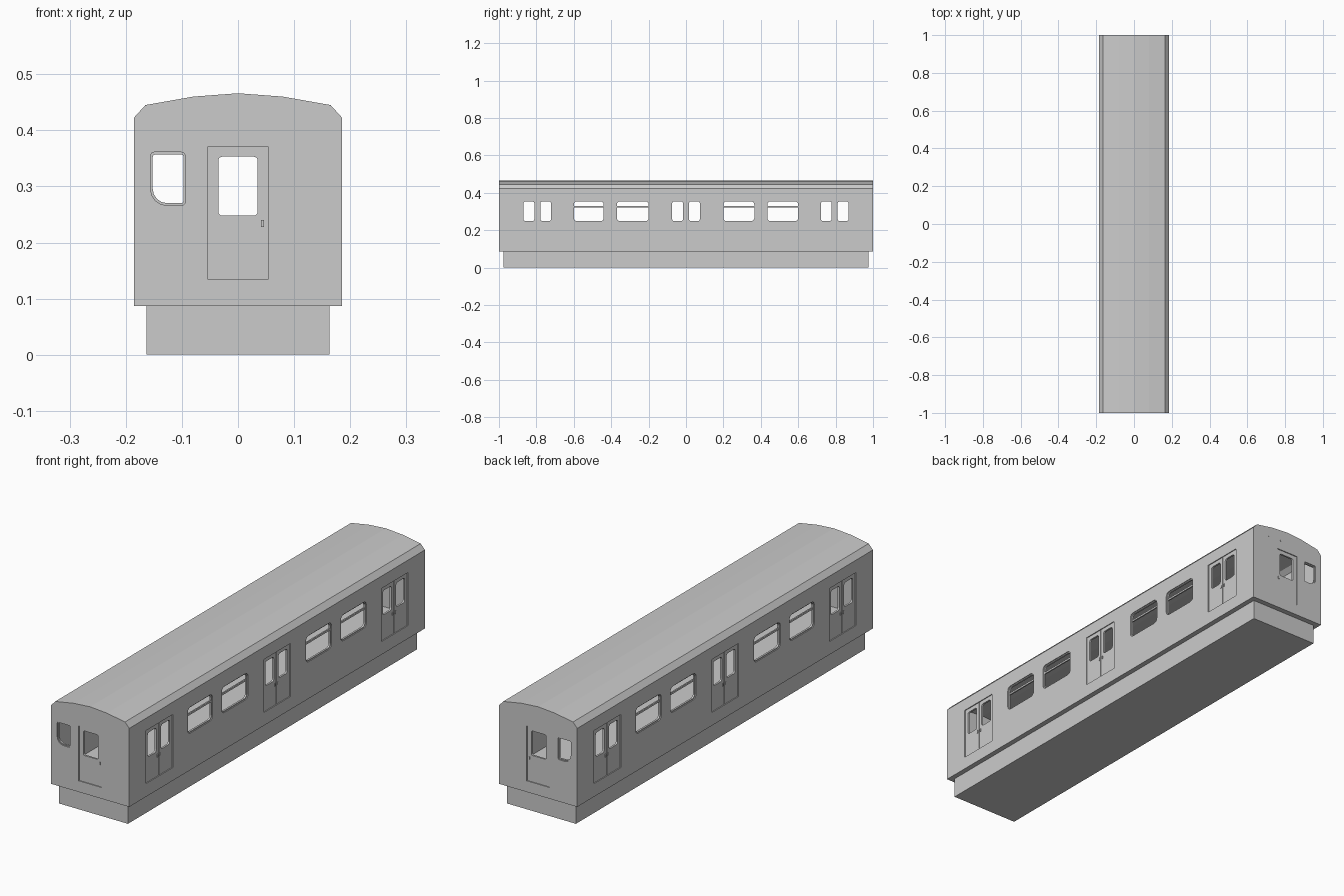
import bpy, bmesh, math

if "Cube" in bpy.data.objects:
    bpy.data.objects.remove(bpy.data.objects["Cube"])


def add_prism(bm, pts, axis, a, b):
    """Extrude a 2D outline (u, z) along x or y from a to b."""
    def place(u, v, t):
        return (t, u, v) if axis == 'x' else (u, t, v)
    lo = [bm.verts.new(place(u, v, a)) for u, v in pts]
    hi = [bm.verts.new(place(u, v, b)) for u, v in pts]
    n = len(pts)
    faces = [bm.faces.new(lo), bm.faces.new(hi[::-1])]
    for i in range(n):
        j = (i + 1) % n
        faces.append(bm.faces.new((lo[i], hi[i], hi[j], lo[j])))
    bmesh.ops.recalc_face_normals(bm, faces=faces)


def rounded(u0, u1, z0, z1, radii=0.012, seg=4):
    """Rounded rectangle; radii = one value or (bl, br, tr, tl)."""
    if not isinstance(radii, tuple):
        radii = (radii,) * 4
    pts = []
    corners = [(u0, z0, 1, 1), (u1, z0, -1, 1), (u1, z1, -1, -1), (u0, z1, 1, -1)]
    for k, ((u, z, su, sz), r) in enumerate(zip(corners, radii)):
        for i in range(seg + 1):
            t = math.pi * (1 + k / 2) + i / seg * math.pi / 2
            pts.append((u + su * r + r * math.cos(t), z + sz * r + r * math.sin(t)))
    return pts


def rect(u0, u1, z0, z1):
    return [(u0, z0), (u1, z0), (u1, z1), (u0, z1)]


def make(name, bm):
    mesh = bpy.data.meshes.new(name)
    bm.to_mesh(mesh)
    bm.free()
    ob = bpy.data.objects.new(name, mesh)
    bpy.context.collection.objects.link(ob)
    return ob


def cut(target, bm):
    cutter = make("cutter", bm)
    cutter.hide_render = True
    mod = target.modifiers.new("cut", 'BOOLEAN')
    mod.operation = 'DIFFERENCE'
    mod.solver = 'EXACT'
    mod.object = cutter
    bpy.context.view_layer.objects.active = target
    bpy.ops.object.modifier_apply(modifier=mod.name)
    bpy.data.objects.remove(cutter, do_unlink=True)


def section(half, base, drop):
    """Car cross-section with chamfered eaves and a shallow faceted roof."""
    right = [(half, base), (half, 0.423 - drop / 2), (half - 0.02, 0.445 - drop), (0.08, 0.46 - drop)]
    return right + [(0, 0.466 - drop)] + [(-x, z) for x, z in right[::-1]]


W, L = 0.185, 1.0
WALL = 0.012
DOORS = (-0.795, 0, 0.795)
WINDOWS = [(-0.6, -0.44), (-0.37, -0.2), (0.2, 0.365), (0.435, 0.6)]
Z0, Z1 = 0.249, 0.353

# Body shell with hollow cabin
bm = bmesh.new()
add_prism(bm, section(W, 0.087, 0), 'y', -L, L)
body = make("car_body", bm)
bm = bmesh.new()
add_prism(bm, section(W - WALL, 0.135, 0.01), 'y', -L + WALL, L - WALL)
cut(body, bm)

# Shallow door pockets and window surrounds
bm = bmesh.new()
for s in (-1, 1):
    a, b = s * (W - 0.004), s * (W + 0.05)
    for y in DOORS:
        add_prism(bm, rect(y - 0.09, y + 0.09, 0.143, 0.37), 'x', a, b)
    for y0, y1 in WINDOWS:
        add_prism(bm, rounded(y0 - 0.004, y1 + 0.004, Z0 - 0.004, Z1 + 0.004, 0.018), 'x', a, b)
    a, b = s * (L - 0.004), s * (L + 0.05)
    add_prism(bm, rect(-0.054, 0.054, 0.135, 0.37), 'y', a, b)
    add_prism(bm, rounded(-0.156, -0.094, 0.266, 0.361, (0.03, 0.007, 0.007, 0.007)), 'y', a, b)
cut(body, bm)

# Side window openings and the seam between door leaves
bm = bmesh.new()
for y0, y1 in WINDOWS:
    add_prism(bm, rounded(y0, y1, Z0, Z1, 0.015), 'x', -0.3, 0.3)
for y in DOORS:
    for s in (-1, 1):
        c = y + s * 0.045
        add_prism(bm, rounded(c - 0.029, c + 0.029, Z0, Z1, 0.01), 'x', -0.3, 0.3)
        add_prism(bm, rect(y - 0.0015, y + 0.0015, 0.144, 0.369), 'x', s * (W - 0.008), s * 0.3)
cut(body, bm)

# End openings: cab window and gangway door window
bm = bmesh.new()
add_prism(bm, rounded(-0.152, -0.097, 0.27, 0.357, (0.026, 0.005, 0.005, 0.005)), 'y', -1.2, 1.2)
add_prism(bm, rounded(-0.035, 0.035, Z0 - 0.001, Z1, 0.007), 'y', -1.2, 1.2)
cut(body, bm)

# Underframe skirt
bm = bmesh.new()
add_prism(bm, rect(-0.163, 0.163, 0, 0.088), 'y', -0.977, 0.977)
make("underframe", bm)

# Horizontal bars across the large windows
bm = bmesh.new()
for s in (-1, 1):
    for y0, y1 in WINDOWS:
        add_prism(bm, rect(y0 - 0.002, y1 + 0.002, 0.32, 0.328), 'x', s * (W - 0.011), s * (W - 0.005))
make("window_bars", bm)

# Door handles
bm = bmesh.new()
for s in (-1, 1):
    for y in DOORS:
        for t in (-1, 1):
            c = y + t * 0.009
            add_prism(bm, rect(c - 0.003, c + 0.003, 0.225, 0.237), 'x', s * (W - 0.005), s * (W - 0.001))
    add_prism(bm, rect(0.041, 0.046, 0.228, 0.24), 'y', s * (L - 0.005), s * (L - 0.001))
make("door_handles", bm)

# Small marker lamps above the end windows
bm = bmesh.new()
for s in (-1, 1):
    for x in (-0.1, -0.035, 0.035, 0.1):
        add_prism(bm, rounded(x - 0.003, x + 0.003, 0.411, 0.417, 0.002, 2), 'y', s * (L - 0.003), s * L * 1.0005)
make("marker_lamps", bm)
